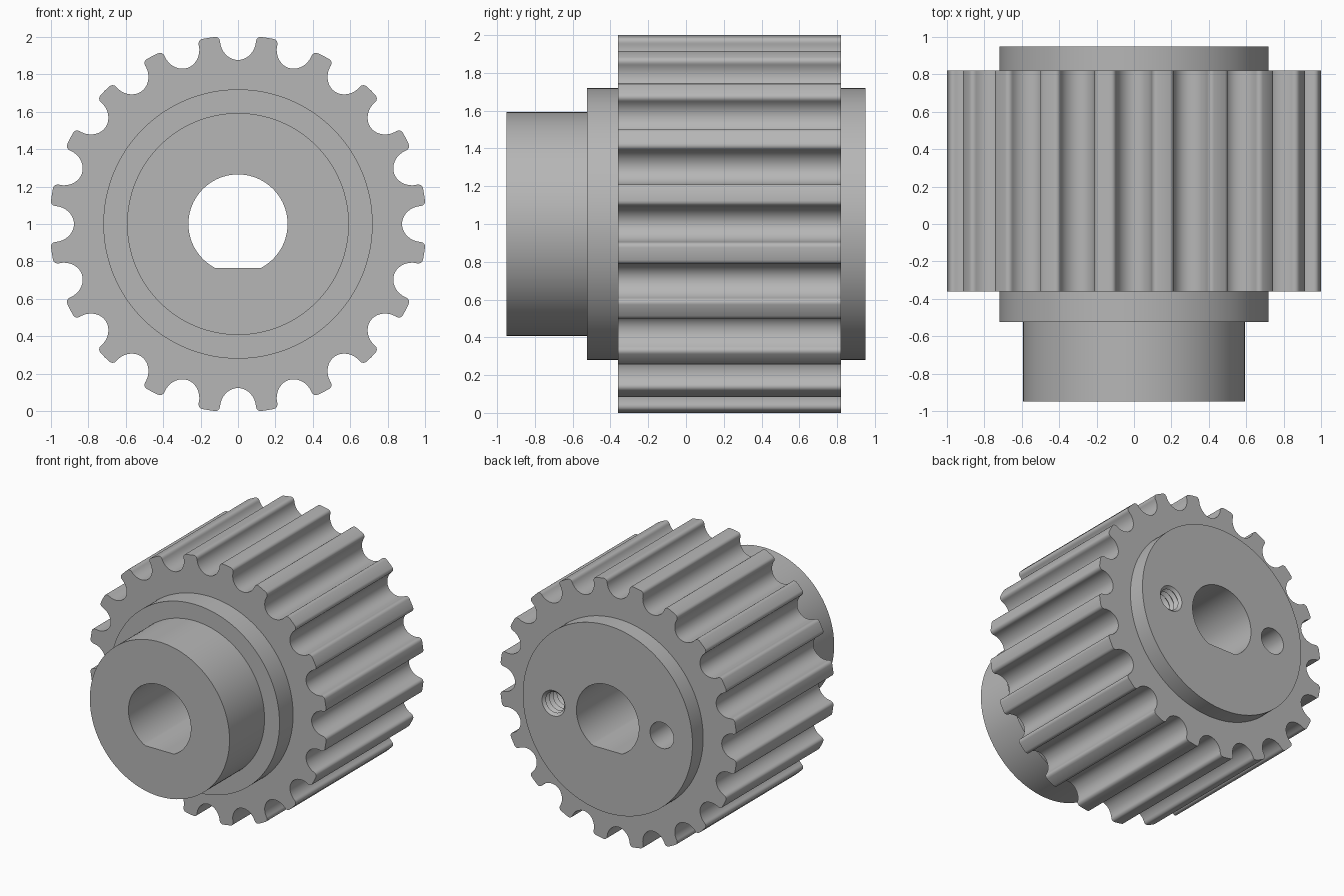
import bpy, bmesh, math

cube = bpy.data.objects.get("Cube")
if cube:
    bpy.data.objects.remove(cube, do_unlink=True)

TEETH = 20
AXIS_Z = 1.0

steel = bpy.data.materials.new("plain grey steel")
steel.use_nodes = True
GREY = (0.47, 0.47, 0.47, 1.0)
steel.diffuse_color = GREY
steel.node_tree.nodes["Principled BSDF"].inputs["Base Color"].default_value = GREY


def arc(cx, cz, r, a0, a1, n):
    """Points on an arc, both ends included."""
    return [(cx + r * math.cos(a0 + (a1 - a0) * i / n),
             cz + r * math.sin(a0 + (a1 - a0) * i / n)) for i in range(n + 1)]


def circle(r, n=128, cx=0.0):
    return arc(cx, 0, r, 0, 2 * math.pi, n)[:-1]


def loft(name, stations):
    """Closed solid through (y, profile) stations of equal point count."""
    bm = bmesh.new()
    rings = [[bm.verts.new((x, y, AXIS_Z + z)) for x, z in pts] for y, pts in stations]
    n = len(rings[0])
    for a, b in zip(rings, rings[1:]):
        for i in range(n):
            j = (i + 1) % n
            bm.faces.new((a[i], a[j], b[j], b[i]))
    bm.faces.new(rings[0])
    bm.faces.new(rings[-1])
    bmesh.ops.recalc_face_normals(bm, faces=bm.faces)
    mesh = bpy.data.meshes.new(name)
    bm.to_mesh(mesh)
    bm.free()
    mesh.materials.append(steel)
    obj = bpy.data.objects.new(name, mesh)
    bpy.context.collection.objects.link(obj)
    return obj


def combine(target, tool, operation):
    """Apply a boolean and discard the tool solid."""
    mod = target.modifiers.new(operation.lower(), 'BOOLEAN')
    mod.operation, mod.solver, mod.object = operation, 'EXACT', tool
    bpy.context.view_layer.objects.active = target
    bpy.ops.object.modifier_apply(modifier=mod.name)
    bpy.data.objects.remove(tool, do_unlink=True)


def toothed_profile():
    """Round grooves and filleted tips, wrapped around the axis."""
    groove_r, mid, fillet, tip = 0.098, 0.975, 0.026, 1.0076
    cu, cr = groove_r + fillet, tip - fillet
    unit = arc(-cu, cr, fillet, math.pi / 2, 0, 4)              # left tip rounding
    unit += arc(0, mid, groove_r, math.pi, 2 * math.pi, 18)     # groove
    unit += arc(cu, cr, fillet, math.pi, math.pi / 2, 4)        # right tip rounding
    # middle of the tooth tip
    unit.append((math.pi / TEETH, tip))
    pts = []
    for k in range(TEETH):
        for u, r in unit:
            a = u + 2 * math.pi * k / TEETH
            pts.append((r * math.sin(a), r * math.cos(a)))
    return pts


# Toothed body with stepped hub and rear collar
pulley = loft("toothed_pulley", [(-0.36, toothed_profile()), (0.82, toothed_profile())])
core = loft("stepped_hub", [(-0.95, circle(0.593)), (-0.525, circle(0.593)),
                            (-0.525, circle(0.72)), (0.95, circle(0.72))])
combine(pulley, core, 'UNION')

# D-shaped through bore with the flat at the bottom
flat = math.asin(0.235 / 0.265)
bore = arc(0, 0, 0.265, -flat, math.pi + flat, 72)
combine(pulley, loft("bore_cutter", [(-1.1, bore), (1.1, bore)]), 'DIFFERENCE')

# Plain blind hole in the rear face
plain = circle(0.1, 48, -0.46)
combine(pulley, loft("plain_hole_cutter", [(0.35, plain), (1.1, plain)]), 'DIFFERENCE')

# Threaded blind hole in the rear face, cut as ridged rings
pitch, turns = 0.045, 14
minor, major = circle(0.078, 48, 0.46), circle(0.1, 48, 0.46)
thread = []
for i in range(turns):
    y = 0.345 + i * pitch
    thread += [(y, minor), (y + pitch / 2, major)]
thread.append((1.1, major))
combine(pulley, loft("thread_cutter", thread), 'DIFFERENCE')

# Smooth curved walls, sharp rims
bpy.ops.object.select_all(action='DESELECT')
pulley.select_set(True)
bpy.context.view_layer.objects.active = pulley
bpy.ops.object.shade_smooth_by_angle(angle=math.radians(30))
